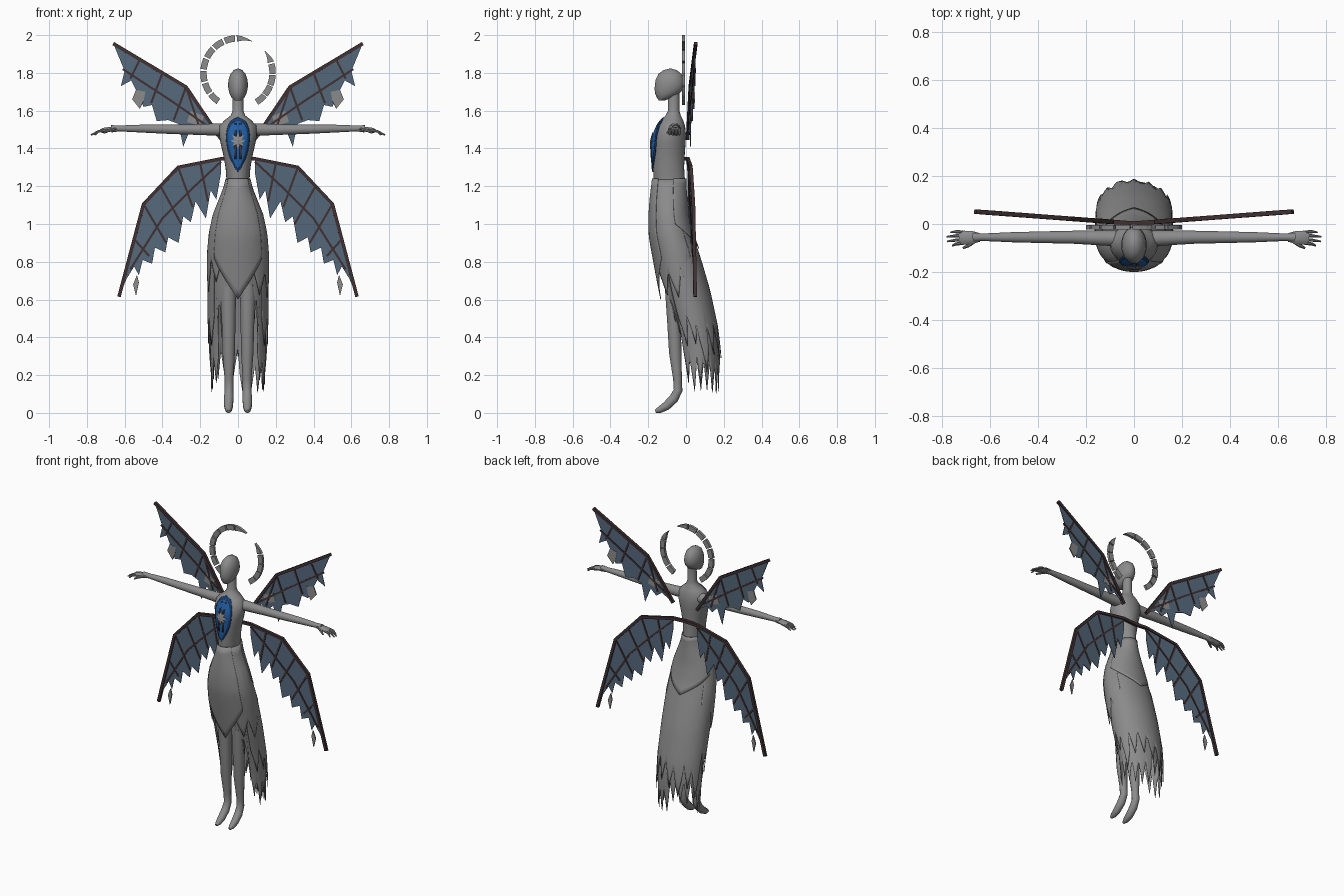
import bpy, bmesh, math, random
from mathutils import Vector

random.seed(4)
cube = bpy.data.objects.get("Cube")
if cube:
    bpy.data.objects.remove(cube, do_unlink=True)


def material(name, rgb):
    m = bpy.data.materials.new(name)
    m.use_nodes = True
    m.diffuse_color = (*rgb, 1)
    m.node_tree.nodes["Principled BSDF"].inputs["Base Color"].default_value = (*rgb, 1)
    return m


GREY = material("stone_grey", (0.26, 0.26, 0.26))
SLATE = material("slate_blue", (0.09, 0.14, 0.2))
BROWN = material("dark_brown", (0.05, 0.03, 0.032))
BLUE = material("bright_blue", (0.015, 0.11, 0.36))
NAVY = material("deep_blue", (0.01, 0.045, 0.15))


def finish(name, bm, mat, smooth=True, mirror=False, thick=0):
    bmesh.ops.recalc_face_normals(bm, faces=bm.faces)
    mesh = bpy.data.meshes.new(name)
    bm.to_mesh(mesh)
    bm.free()
    ob = bpy.data.objects.new(name, mesh)
    bpy.context.collection.objects.link(ob)
    mesh.materials.append(mat)
    if thick:
        mod = ob.modifiers.new("thickness", 'SOLIDIFY')
        mod.thickness, mod.offset = thick, 0
    if mirror:
        ob.modifiers.new("mirror", 'MIRROR').use_mirror_merge = False
    if smooth:
        bpy.ops.object.select_all(action='DESELECT')
        ob.select_set(True)
        bpy.context.view_layer.objects.active = ob
        bpy.ops.object.shade_smooth_by_angle(angle=math.radians(40))
    return ob


def bridge(bm, rings, closed=True):
    for a, b in zip(rings, rings[1:]):
        n = len(a)
        for i in range(n if closed else n - 1):
            j = (i + 1) % n
            bm.faces.new((a[i], a[j], b[j], b[i]))


def tube(bm, path, ref, sides=12, flat=1.0):
    """Tapered tube through (point, radius) pairs; flat squashes it across ref."""
    pts = [Vector(p) for p, r in path]
    rings = []
    for i, (p, r) in enumerate(path):
        d = (pts[min(i + 1, len(pts) - 1)] - pts[max(i - 1, 0)]).normalized()
        side = d.cross(Vector(ref)).normalized()
        up = side.cross(d)
        ang = [math.tau * (k + 0.5) / sides for k in range(sides)]
        rings.append([bm.verts.new(pts[i] + side * r * math.cos(a) + up * r * flat * math.sin(a)) for a in ang])
    bridge(bm, rings)
    bm.faces.new(rings[0])
    bm.faces.new(rings[-1])


def section(prof, z):
    """Interpolate half width, front y and back y of a (z, rx, front, back) profile."""
    if z >= prof[0][0]:
        return prof[0][1:]
    for a, b in zip(prof, prof[1:]):
        if z >= b[0]:
            t = (a[0] - z) / (a[0] - b[0])
            return tuple(u + (v - u) * t for u, v in zip(a[1:], b[1:]))
    return prof[-1][1:]


def surface(prof, angle, z, grow=0.0):
    rx, front, back = section(prof, z)
    ry = (back - front) / 2 + grow
    return Vector(((rx + grow) * math.cos(angle), (front + back) / 2 + ry * math.sin(angle), z))


def loft(name, prof, sides=28):
    bm = bmesh.new()
    rings = [[bm.verts.new(surface(prof, math.tau * k / sides, p[0])) for k in range(sides)] for p in prof]
    bridge(bm, rings)
    bm.faces.new(rings[0])
    bm.faces.new(rings[-1])
    return finish(name, bm, GREY)


def cloth(name, prof, start, end, top, hem, columns, grow=0.0, rows=12):
    """Open sheet around a profile whose lower edge follows hem(t)."""
    bm = bmesh.new()
    rings = []
    for v in range(rows + 1):
        ring = []
        for u in range(columns + 1):
            t = u / columns
            z = top + (hem(t) - top) * v / rows
            ring.append(bm.verts.new(surface(prof, math.radians(start + (end - start) * t), z, grow)))
        rings.append(ring)
    bridge(bm, rings, closed=False)
    return finish(name, bm, GREY, thick=0.004)


def vee(side, tip):
    return lambda t: tip + (side - tip) * abs(2 * t - 1)


def ragged(count, low, high, notch):
    tips = [random.uniform(low, high) for _ in range(count + 1)]

    def hem(t):
        k = min(int(t * count), count - 1)
        return tips[k] + notch * abs(2 * (t * count - k) - 1)
    return hem


# Head, neck and torso
loft("head", [(1.822, .006, -.09, -.075), (1.815, .022, -.118, -.05), (1.795, .04, -.146, -.024),
              (1.765, .05, -.16, -.012), (1.735, .053, -.165, -.01), (1.71, .05, -.166, -.018),
              (1.69, .045, -.163, -.035), (1.67, .035, -.155, -.07), (1.655, .018, -.145, -.11)])
TORSO = [(1.7, .028, -.095, -.035), (1.6, .029, -.095, -.035), (1.575, .038, -.108, -.028),
         (1.55, .07, -.13, -.015), (1.52, .098, -.15, -.005), (1.47, .1, -.17, 0), (1.43, .093, -.177, -.002),
         (1.38, .081, -.178, -.006), (1.3, .066, -.175, -.01), (1.22, .06, -.17, -.005)]
loft("torso", TORSO)

# Arms and hands
bm = bmesh.new()
tube(bm, [((.06, -.06, 1.5), .035), ((.12, -.058, 1.5), .033), ((.25, -.055, 1.5), .028), ((.38, -.055, 1.502), .025),
          ((.5, -.055, 1.505), .022), ((.63, -.055, 1.506), .016), ((.67, -.056, 1.504), .02)], (0, 0, 1))
tube(bm, [((.64, -.056, 1.505), .018), ((.67, -.056, 1.503), .027), ((.705, -.057, 1.497), .03),
          ((.725, -.057, 1.492), .026)], (0, 0, 1), flat=.45)
for dy, reach in ((-.026, .755), (-.01, .776), (.008, .778), (.025, .762)):
    y = -.057 + dy
    tube(bm, [((.71, y * .9 - .005, 1.497), .008), ((.74, y, 1.49), .007), ((reach, y * 1.08, 1.472), .004)], (0, 0, 1), 8)
tube(bm, [((.66, -.07, 1.5), .009), ((.69, -.09, 1.493), .008), ((.71, -.1, 1.482), .005)], (0, 0, 1), 8)
finish("arms", bm, GREY, mirror=True)

# Legs with pointed feet
bm = bmesh.new()
tube(bm, [((.055, -.075, .95), .055), ((.053, -.07, .7), .046), ((.05, -.064, .5), .038), ((.049, -.057, .32), .034),
          ((.048, -.045, .18), .024), ((.048, -.042, .12), .024), ((.049, -.065, .075), .026),
          ((.05, -.105, .036), .024), ((.05, -.14, .016), .018), ((.05, -.162, .008), .008)], (1, 0, 0))
finish("legs", bm, GREY, mirror=True)

# Overskirt: front, side and back panels
OVER = [(1.24, .063, -.175, -.003), (1.19, .076, -.181, -.002), (1.13, .1, -.188, .003), (1.05, .132, -.194, .012),
        (.95, .153, -.195, .035), (.85, .162, -.178, .072), (.7, .162, -.15, .095), (.6, .157, -.13, .11)]
cloth("overskirt_front", OVER, -140, -40, 1.24, vee(.82, .6), 24, .003)
cloth("overskirt_back", OVER, 15, 165, 1.24, vee(1.0, .87), 32, .003)
for side, start in (("left", -60), ("right", 145)):
    cloth("overskirt_" + side, OVER, start, start + 95, 1.235, ragged(3, .6, .7, .13), 24)

# Underskirt: two ragged layers, open at the front
UNDER = [(1.05, .125, -.18, .005), (.95, .147, -.175, .03), (.8, .155, -.145, .078), (.65, .156, -.12, .122),
         (.45, .154, -.07, .165), (.3, .15, -.045, .182), (.1, .145, -.03, .178)]
cloth("underskirt_inner", UNDER, -45, 225, 1.04, ragged(14, .09, .2, .15), 84, -.006)
cloth("underskirt_outer", UNDER, -38, 218, 1.04, ragged(11, .2, .38, .16), 66, .004)
for side, start in (("left", -68), ("right", 222)):
    cloth("front_strips_" + side, UNDER, start, start + 26, .9, ragged(3, .3, .5, .18), 18, -.003)


# Chest emblem: plates laid on the torso
def chest(x, z, lift):
    rx, front, back = section(TORSO, z)
    ry = (back - front) / 2
    return Vector((x, (front + back) / 2 - ry * math.sqrt(max(0, 1 - (x / rx) ** 2)) - lift, z))


def drop(name, mat, scale, lift):
    bm = bmesh.new()
    rings = []
    for i in range(21):
        t = i / 20
        w = .115 * math.sqrt(t) * (1 - t) ** .85 * 1.32 * scale
        z = 1.42 + (.145 - .29 * t) * scale
        rings.append([bm.verts.new(chest(w * (k / 5 - 1), z, lift)) for k in range(11)])
    bridge(bm, rings, closed=False)
    finish(name, bm, mat, thick=.004)


drop("emblem_rim", NAVY, 1, .003)
drop("emblem_field", BLUE, .88, .006)
bm = bmesh.new()
for z in (1.5, 1.38):
    for x in (-.014, .014):
        ring = [(x - .005, z - .035), (x + .005, z - .035), (x + .005, z + .035), (x - .005, z + .035)]
        bm.faces.new([bm.verts.new(chest(*p, .009)) for p in ring])
finish("emblem_bars", bm, BROWN, thick=.003)
bm = bmesh.new()
hub = bm.verts.new(chest(0, 1.44, .013))
ring = []
for k in range(16):
    a, r = math.tau * k / 16, .022 if k % 2 else .044
    ring.append(bm.verts.new(chest(r * math.cos(a), 1.44 + r * math.sin(a), .012)))
for k in range(16):
    bm.faces.new((hub, ring[k], ring[(k + 1) % 16]))
finish("emblem_star", bm, GREY, smooth=False, thick=.004)

# Broken halo of arc blocks, ending in two points
bm = bmesh.new()
blocks = [(92, 66, True), (18, 40, True)]
blocks += [(95 + 20.5 * i, 112.5 + 20.5 * i, False) for i in range(7)]
blocks += [(-2 - 18.5 * i, 15 - 18.5 * i, False) for i in range(4)]
for a0, a1, point in blocks:
    rings = []
    for k in range(4):
        a = math.radians(a0 + (a1 - a0) * k / 3)
        w = .017 * (1.02 - k / 3 if point else 1)
        rings.append([bm.verts.new(((.183 + s * w) * math.cos(a), y, 1.8 + (.183 + s * w) * math.sin(a)))
                      for s, y in ((-1, -.022), (1, -.022), (1, -.004), (-1, -.004))])
    bridge(bm, rings)
    bm.faces.new(rings[0])
    bm.faces.new(rings[-1])
finish("halo", bm, GREY, smooth=False)


# Wings: ragged membranes on a slanted plane, with bones
def on_wing(p, shift=0.0):
    return Vector((p[0], .002 + .075 * p[0] + shift, p[1]))


def plates(name, outlines, mat, thick=.004, shift=0.0):
    bm = bmesh.new()
    for outline in outlines:
        bm.faces.new([bm.verts.new(on_wing(p, shift)) for p in outline])
    finish(name, bm, mat, smooth=False, mirror=True, thick=thick)


def bones(name, spar, veins):
    bm = bmesh.new()
    tube(bm, [(on_wing(p), .013) for p in spar], (0, 1, 0), 4)
    for vein in veins:
        tube(bm, [(on_wing(p), .008) for p in vein], (0, 1, 0), 4)
    finish(name, bm, BROWN, smooth=False, mirror=True)


SPAR = [(.09, 1.45), (.275, 1.725), (.66, 1.955)]
plates("upper_wing_membrane", [SPAR + [
    (.6, 1.81), (.62, 1.73), (.565, 1.76), (.53, 1.69), (.5, 1.62), (.455, 1.63), (.43, 1.545), (.37, 1.55),
    (.315, 1.53), (.29, 1.41), (.25, 1.51), (.21, 1.47), (.17, 1.5)]], SLATE)
bones("upper_wing_bones", SPAR, [[(.12, 1.49), (.35, 1.65), (.61, 1.82)], [(.275, 1.725), (.2, 1.5)],
                                 [(.275, 1.725), (.34, 1.55)], [(.4, 1.8), (.46, 1.64)], [(.52, 1.87), (.57, 1.77)]])
plates("upper_wing_patches", [[(.49, 1.7), (.54, 1.71), (.56, 1.66), (.52, 1.61), (.5, 1.65)],
                              [(.18, 1.57), (.25, 1.6), (.27, 1.54), (.2, 1.52)]], GREY, .007)

SPAR = [(.0, 1.345), (.09, 1.345), (.317, 1.3), (.5, 1.105), (.63, .615)]
plates("lower_wing_membrane", [SPAR[1:] + [
    (.59, .71), (.55, .775), (.525, .73), (.505, .81), (.455, .79), (.44, .875), (.385, .85), (.37, .93),
    (.315, .9), (.29, 1.04), (.25, 1.01), (.225, 1.12), (.17, 1.03), (.145, 1.18), (.115, 1.13), (.09, 1.27)]], SLATE)
bones("lower_wing_bones", SPAR, [[(.09, 1.33), (.24, 1.19), (.4, 1.03), (.57, .76)], [(.2, 1.32), (.16, 1.12)],
                                 [(.317, 1.3), (.24, 1.09)], [(.41, 1.2), (.3, 1.0)], [(.5, 1.105), (.38, .9)],
                                 [(.55, .92), (.47, .83)]])
plates("hanging_shards", [[(.535, .73), (.555, .68), (.54, .62), (.525, .69)]], GREY, .008)
